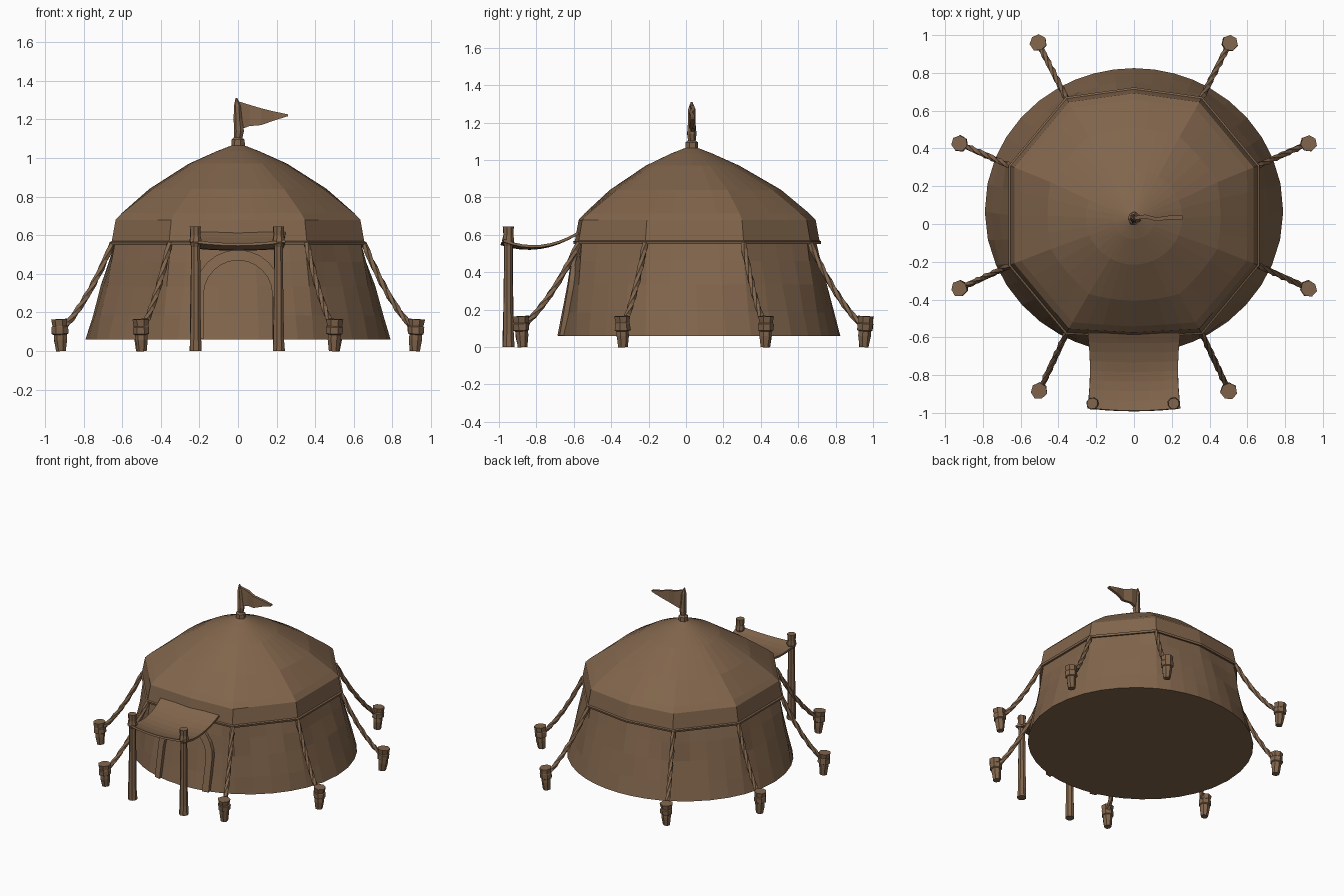
import bpy, bmesh, math, random
from mathutils import Vector

if "Cube" in bpy.data.objects:
    bpy.data.objects.remove(bpy.data.objects["Cube"])

random.seed(4)
canvas = bpy.data.materials.new("brown_canvas")
canvas.diffuse_color = (0.22, 0.13, 0.072, 1)
canvas.use_nodes = True
canvas.node_tree.nodes["Principled BSDF"].inputs["Base Color"].default_value = canvas.diffuse_color


def finish(bm, name):
    bmesh.ops.recalc_face_normals(bm, faces=bm.faces)
    me = bpy.data.meshes.new(name)
    bm.to_mesh(me)
    bm.free()
    me.materials.append(canvas)
    ob = bpy.data.objects.new(name, me)
    bpy.context.collection.objects.link(ob)
    return ob


def loft(name, rings, cap_start=True, cap_end=True):
    """Skin a list of closed rings of points."""
    bm = bmesh.new()
    vs = [[bm.verts.new(p) for p in r] for r in rings]
    n = len(vs[0])
    for a, b in zip(vs, vs[1:]):
        for i in range(n):
            j = (i + 1) % n
            bm.faces.new((a[i], a[j], b[j], b[i]))
    if cap_start:
        bm.faces.new(vs[0][::-1])
    if cap_end:
        bm.faces.new(vs[-1])
    return finish(bm, name)


def tube(name, pts, radii, sides=7, twist=0.0, jitter=0.0):
    """Tube along a path, with a radius per point and optional twist."""
    pts = [Vector(p) for p in pts]
    rings = []
    for i, p in enumerate(pts):
        d = (pts[min(i + 1, len(pts) - 1)] - pts[max(i - 1, 0)]).normalized()
        u = Vector((0.3, 1, 0)).cross(d).normalized()
        v = d.cross(u)
        ring = []
        for k in range(sides):
            a = math.tau * k / sides + twist * i
            r = radii[i] * (1 + random.uniform(-jitter, jitter))
            ring.append(p + u * math.cos(a) * r + v * math.sin(a) * r)
        rings.append(ring)
    return loft(name, rings)


# Eave outline: ten corners, eight of them carry the ropes
CY = 0.05
EAVE = [(0.66, -0.22), (0.66, 0.31), (0.36, 0.67), (0, 0.72), (-0.36, 0.67),
        (-0.66, 0.31), (-0.66, -0.22), (-0.36, -0.58), (0, -0.6), (0.36, -0.58)]
SUB = 4


def eave_points():
    out = []
    for i, a in enumerate(EAVE):
        b = EAVE[(i + 1) % len(EAVE)]
        for k in range(SUB):
            out.append(Vector(a).lerp(Vector(b), k / SUB) - Vector((0, CY)))
    return out


OUTLINE = eave_points()


def ring(z, scale, rnd, rx, ry, cy, jitter=0.0):
    """Blend the eave outline (rnd 0) into an ellipse (rnd 1)."""
    pts = []
    for p in OUTLINE:
        a = math.atan2(p.y, p.x)
        e = Vector((rx * math.cos(a), ry * math.sin(a) + cy))
        q = (p * scale + Vector((0, CY))).lerp(e, rnd)
        d = 1 + random.uniform(-jitter, jitter)
        pts.append((q.x * d, (q.y - cy) * d + cy, z))
    return pts


# Flared cloth wall with closed floor
loft("tent_wall", [ring(0.06 + 0.5 * (1 - t), 0.965, t, 0.79, 0.755, 0.07, j)
                   for t, j in ((1, 0), (0.75, 0.007), (0.45, 0.009), (0.2, 0.006), (0, 0))])

# Roof with upright valance, shoulder and rounded cone
roof = [ring(0.56, 0.95, 0, 1, 1, 0), ring(0.55, 1.0, 0, 1, 1, 0),
        ring(0.565, 1.005, 0, 1, 1, 0), ring(0.57, 0.99, 0, 1, 1, 0),
        ring(0.68, 0.96, 0, 1, 1, 0), ring(0.715, 0.91, 0.05, 0.61, 0.6, 0.05),
        ring(0.84, 0.7, 0.5, 0.455, 0.455, 0.045),
        ring(0.97, 0.4, 1, 0.255, 0.25, 0.035), ring(1.035, 0.2, 1, 0.11, 0.11, 0.03),
        ring(1.07, 0.05, 1, 0.02, 0.02, 0.03)]
loft("tent_roof", roof)


# Raised arch around the doorway, following the wall
def wall_y(x, z):
    low = 0.07 - 0.755 * math.sqrt(1 - (x / 0.79) ** 2)
    return low + (-0.575 + 0.04 * abs(x) - low) * (z - 0.06) / 0.5


def arch_path(w, top):
    pts = [(w, 0.062), (w, 0.17)]
    spring = top - w
    pts = [(w, 0.062), (w, spring * 0.6)]
    pts += [(w * math.cos(math.pi * k / 12), spring + w * math.sin(math.pi * k / 12))
            for k in range(13)]
    return pts + [(-w, spring * 0.6), (-w, 0.062)]


sections = []
for (xo, zo), (xi, zi) in zip(arch_path(0.225, 0.525), arch_path(0.178, 0.47)):
    sections.append([(xo, wall_y(xo, zo) + 0.02, zo), (xo, wall_y(xo, zo) - 0.022, zo),
                     (xi, wall_y(xi, zi) - 0.022, zi), (xi, wall_y(xi, zi) + 0.02, zi)])
loft("door_arch", sections)

# Sagging awning cloth
bm = bmesh.new()
NX, NY = 6, 8
grid = []
for j in range(NY + 1):
    t = j / NY
    row = []
    for i in range(NX + 1):
        s = 2 * i / NX - 1
        y = -0.975 + 0.4 * t - 0.015 * (1 - s * s) * (1 - t)
        z = 0.57 + 0.04 * t - 0.2 * t * (1 - t) - 0.018 * (1 - s * s) * (1 - t)
        row.append(bm.verts.new((s * (0.245 - 0.012 * math.sin(math.pi * t)), y, z)))
    grid.append(row)
for j in range(NY):
    for i in range(NX):
        bm.faces.new((grid[j][i], grid[j][i + 1], grid[j + 1][i + 1], grid[j + 1][i]))
awning = finish(bm, "awning")
mod = awning.modifiers.new("thickness", "SOLIDIFY")
mod.thickness = 0.014
mod.offset = 0

# Awning posts
for side, x in (("left", -0.22), ("right", 0.21)):
    tube("awning_post_" + side,
         [(x, -0.95, z) for z in (0, 0.07, 0.2, 0.4, 0.54, 0.57, 0.6, 0.645)],
         [0.033, 0.03, 0.028, 0.025, 0.024, 0.033, 0.028, 0.03], 8, 0, 0.06)

# Pegs and twisted ropes at the eight eave corners
PEGS = [((0.36, 0.67), (0.505, 0.955)), ((0.66, 0.31), (0.92, 0.425)),
        ((0.66, -0.22), (0.92, -0.34)), ((0.36, -0.58), (0.5, -0.88))]
for n, (eave, peg) in enumerate(PEGS):
    for side, sx in (("right", 1), ("left", -1)):
        tag = "%s_%d" % (side, n + 1)
        px, py = peg[0] * sx, peg[1]
        out = Vector((px, py - CY)).normalized() * 0.01
        tube("peg_" + tag,
             [(px + out.x * (z / 0.08 - 1) * 0.5, py + out.y * (z / 0.08 - 1) * 0.5, z)
              for z in (0, 0.06, 0.085, 0.09, 0.125, 0.13, 0.165)],
             [0.026, 0.034, 0.034, 0.043, 0.043, 0.039, 0.044], 7, 0, 0.07)
        a = Vector((eave[0] * sx * 0.985, eave[1] * 0.985, 0.56))
        b = Vector((px, py, 0.105))
        path = []
        for k in range(15):
            t = k / 14
            p = a.lerp(b, t)
            p.z -= 0.2 * t * (1 - t)
            path.append(p)
        tube("rope_" + tag, path, [0.018 if k % 2 else 0.015 for k in range(15)], 5, 0.5)

# Flag pole with collar and carved tip
tube("flag_pole",
     [(0, 0.03, 1.05), (0, 0.03, 1.095), (0, 0.03, 1.105), (0.005, 0.03, 1.14),
      (0.0, 0.03, 1.2), (-0.003, 0.03, 1.27), (-0.008, 0.03, 1.31)],
     [0.036, 0.033, 0.022, 0.026, 0.022, 0.02, 0.005], 7, 0, 0.08)

# Pennant, gently waved
flag = []
for x, top, bot, y in ((-0.01, 1.297, 1.14, 0.03), (0.06, 1.275, 1.165, 0.04),
                       (0.12, 1.257, 1.17, 0.025), (0.19, 1.24, 1.195, 0.035),
                       (0.258, 1.226, 1.216, 0.034)):
    flag.append([(x, y - 0.01, bot), (x, y + 0.01, bot), (x, y + 0.01, top), (x, y - 0.01, top)])
loft("flag", flag)
